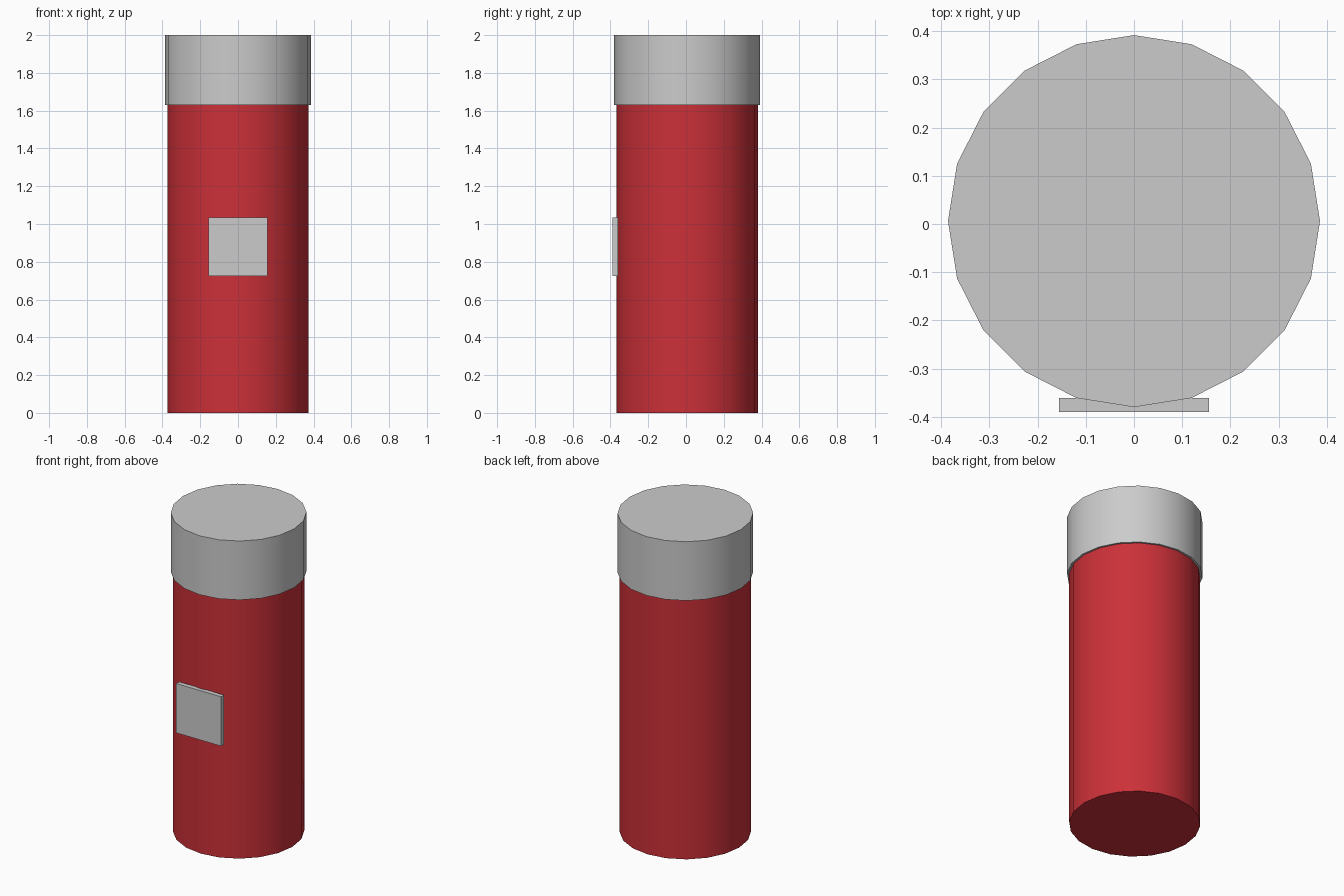
import bpy
import math

if "Cube" in bpy.data.objects:
    bpy.data.objects.remove(bpy.data.objects["Cube"])

SIDES = 20
CENTRE_Y = 0.006


def material(name, rgb):
    mat = bpy.data.materials.new(name)
    mat.diffuse_color = (*rgb, 1.0)
    mat.use_nodes = True
    mat.node_tree.nodes["Principled BSDF"].inputs["Base Color"].default_value = mat.diffuse_color
    return mat


def cylinder(name, radius, z0, z1, mat):
    bpy.ops.mesh.primitive_cylinder_add(
        vertices=SIDES, radius=radius, depth=z1 - z0,
        location=(0, CENTRE_Y, (z0 + z1) / 2))
    obj = bpy.context.object
    obj.name = name
    obj.data.materials.append(mat)
    bpy.ops.object.shade_smooth_by_angle(angle=math.radians(30))
    return obj


red = material("red", (0.60, 0.030, 0.040))
grey = material("light grey", (0.60, 0.60, 0.60))

# Tall body and the slightly wider cap
cylinder("body", 0.374, 0.0, 1.63, red)
cylinder("cap", 0.386, 1.63, 2.0, grey)

# Square label plate on the front
bpy.ops.mesh.primitive_cube_add(size=1, location=(0, -0.3755, 0.88))
label = bpy.context.object
label.name = "label_plate"
label.scale = (0.312, 0.029, 0.31)
bpy.ops.object.transform_apply(location=False, rotation=False, scale=True)
label.data.materials.append(grey)
